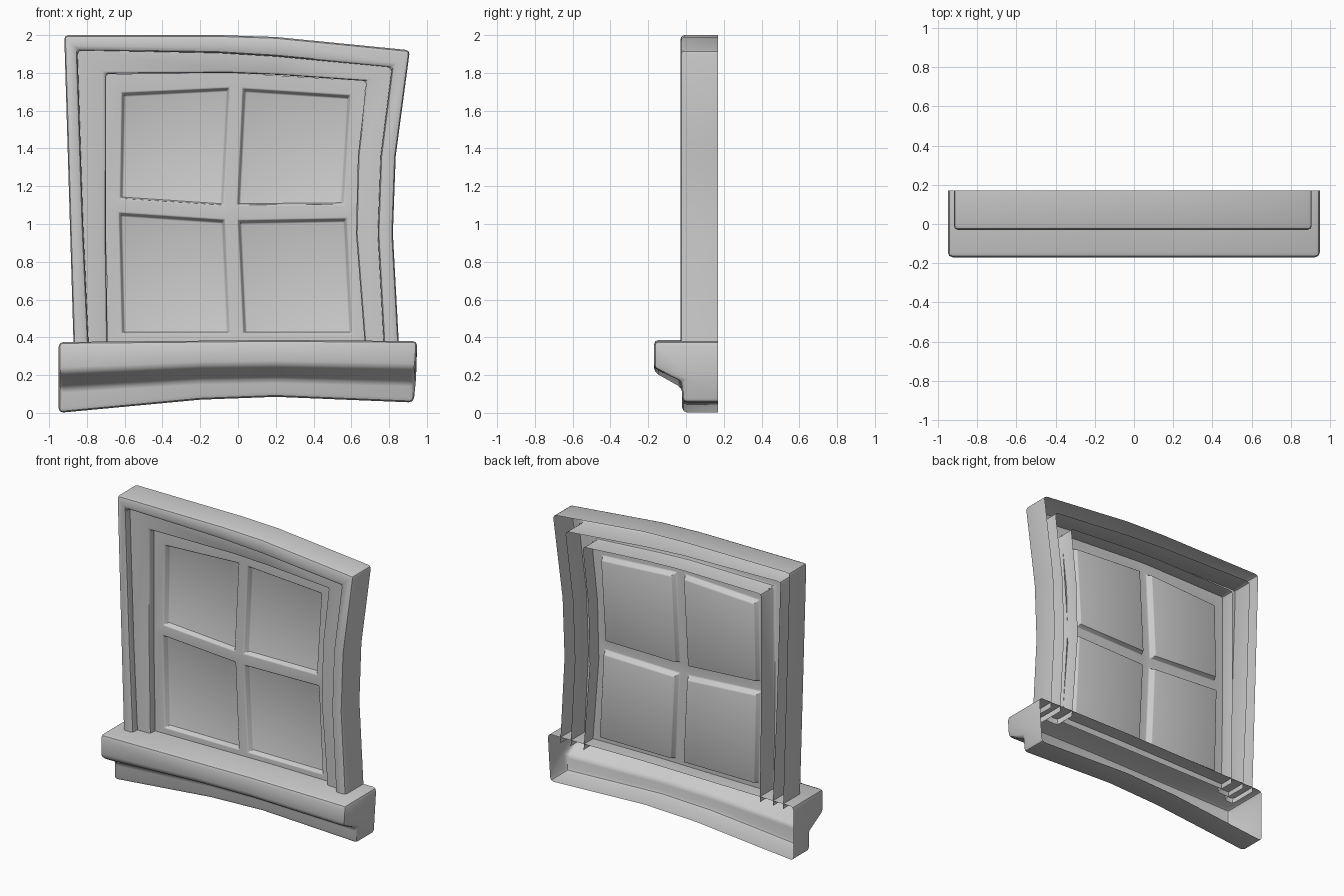
import bpy

if "Cube" in bpy.data.objects:
    bpy.data.objects.remove(bpy.data.objects["Cube"])


def loft(name, rows, bevel, caps=False, recess=()):
    """Skin a grid of points; rows[i][j] are 3D points. recess cells are sunk panes."""
    verts = [p for r in rows for p in r]
    n = len(rows[0])
    faces = []
    for i in range(len(rows) - 1):
        for j in range(n - 1):
            quad = [i * n + j, i * n + j + 1, (i + 1) * n + j + 1, (i + 1) * n + j]
            if (i, j) in recess:
                # sloped reveal running back to the pane
                c = [sum(verts[k][a] for k in quad) / 4 for a in (0, 2)]
                base = len(verts)
                for k in quad:
                    x, y, z = verts[k]
                    verts.append((x + (0.014 if x < c[0] else -0.014), y + 0.04,
                                  z + (0.006 if z < c[1] else -0.016)))
                inner = [base + k for k in range(4)]
                faces.append(inner)
                for k in range(4):
                    m = (k + 1) % 4
                    faces.append([quad[k], quad[m], inner[m], inner[k]])
            else:
                faces.append(quad)
    if caps:
        faces.append(list(range(n))[::-1])
        faces.append([(len(rows) - 1) * n + j for j in range(n)])
    me = bpy.data.meshes.new(name)
    me.from_pydata(verts, [], faces)
    ob = bpy.data.objects.new(name, me)
    bpy.context.collection.objects.link(ob)
    bpy.ops.object.select_all(action='DESELECT')
    ob.select_set(True)
    bpy.context.view_layer.objects.active = ob
    mod = ob.modifiers.new("soft_edges", 'BEVEL')
    mod.width, mod.segments = bevel, 2
    mod.limit_method, mod.angle_limit = 'ANGLE', 0.44
    bpy.ops.object.modifier_apply(modifier=mod.name)
    bpy.ops.object.shade_smooth_by_angle(angle=0.6)
    return ob


# Crooked outlines (x, z), from bottom left over the top to bottom right
outer = [(-.87, .34), (-.89, 1.0), (-.92, 2.0), (-.1, 2.0), (.2, 1.99),
         (.91, 1.92), (.835, 1.36), (.82, .95), (.853, .34)]
middle = [(-.79, .34), (-.82, 1.0), (-.85, 1.92), (-.1, 1.905), (.2, 1.887),
          (.815, 1.83), (.755, 1.36), (.74, .95), (.773, .34)]
inner = [(-.69, .34), (-.70, 1.0), (-.70, 1.795), (-.05, 1.8), (.2, 1.79),
         (.68, 1.757), (.635, 1.36), (.625, .95), (.673, .34)]

# Outer casing: open-backed channel
loft("outer_frame",
     [[(a, .17, b), (a, -.03, b), (c, -.03, d), (c, .17, d)]
      for (a, b), (c, d) in zip(outer, middle)], 0.022)

# Inner casing: stepped-back face with a deep inner wall
loft("inner_frame",
     [[(a, .02, b), (c, .02, d), (c, .17, d)]
      for (a, b), (c, d) in zip(middle, inner)], 0.018)

# Sash: grid of crooked bars around four sunk panes
sash = [
    [(-.69, .34), (-.61, .34), (-.045, .34), (.03, .34), (.60, .34), (.673, .34)],
    [(-.69, .42), (-.615, .42), (-.043, .42), (.028, .42), (.605, .42), (.667, .42)],
    [(-.70, 1.06), (-.63, 1.06), (-.07, 1.023), (.0, 1.02), (.575, 1.03), (.628, 1.02)],
    [(-.70, 1.14), (-.625, 1.135), (-.077, 1.10), (-.005, 1.10), (.56, 1.105), (.628, 1.1)],
    [(-.70, 1.69), (-.615, 1.695), (-.045, 1.722), (.025, 1.718), (.595, 1.682), (.67, 1.68)],
    [(-.70, 1.795), (-.61, 1.795), (-.05, 1.8), (.03, 1.797), (.59, 1.763), (.68, 1.757)],
]
loft("sash_with_panes", [[(x, .07, z) for x, z in r] for r in sash], 0.007,
     recess=[(1, 1), (1, 3), (3, 1), (3, 3)])

# Sill: open-backed moulding with a sagging underside
# station: x top, x bottom, z top, z lip, z slope foot, z bottom
stations = [(-.95, -.95, .375, .215, .13, 0), (-.2, -.2, .382, .245, .175, .07),
            (.2, .2, .386, .25, .182, .085), (.95, .93, .38, .235, .165, .055)]
loft("sill",
     [[(a, .17, t), (a, -.17, t), ((a + b) / 2, -.17, l), ((a + b) / 2, -.02, s),
       (b, -.02, z), (b, .17, z)] for a, b, t, l, s, z in stations],
     0.025, caps=True)
